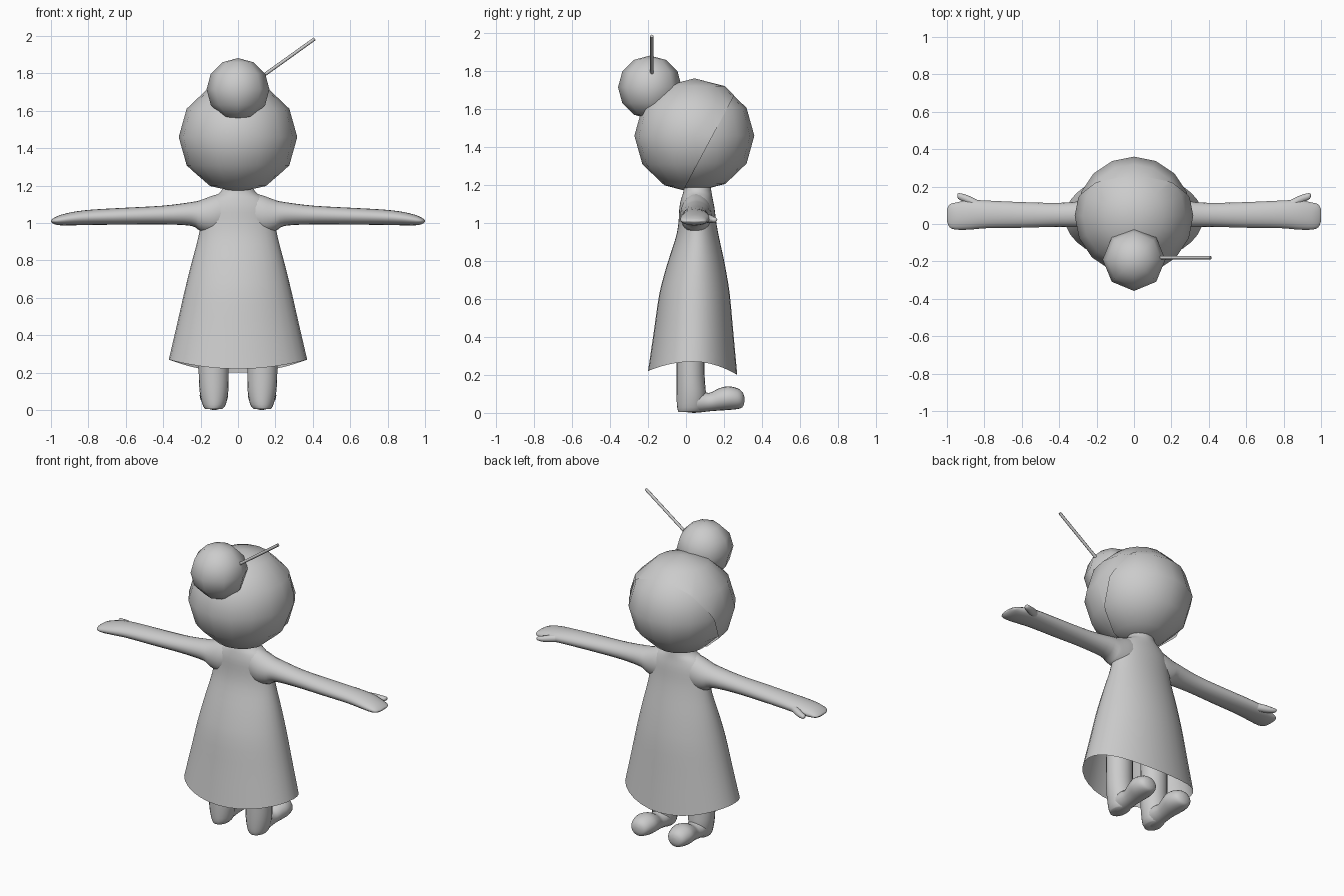
import bpy, bmesh, math
from mathutils import Vector

if "Cube" in bpy.data.objects:
    bpy.data.objects.remove(bpy.data.objects["Cube"])

grey = bpy.data.materials.new("plain_grey")
grey.diffuse_color = (0.6, 0.6, 0.6, 1)
grey.use_nodes = True
grey.node_tree.nodes["Principled BSDF"].inputs["Base Color"].default_value = grey.diffuse_color


def finish(name, bm, angle=60):
    bmesh.ops.recalc_face_normals(bm, faces=bm.faces)
    me = bpy.data.meshes.new(name)
    bm.to_mesh(me)
    bm.free()
    me.materials.append(grey)
    ob = bpy.data.objects.new(name, me)
    bpy.context.collection.objects.link(ob)
    bpy.ops.object.select_all(action='DESELECT')
    ob.select_set(True)
    bpy.context.view_layer.objects.active = ob
    bpy.ops.object.shade_smooth_by_angle(angle=math.radians(angle))
    return ob


def spline(rows, steps):
    """Smoothly fill in sections between the given ones."""
    rows = [Vector(r) for r in rows]
    out = []
    for i in range(len(rows) - 1):
        a, b, c, d = (rows[max(i - 1, 0)], rows[i], rows[i + 1],
                      rows[min(i + 2, len(rows) - 1)])
        for k in range(steps):
            t = k / steps
            out.append(0.5 * (2 * b + (c - a) * t + (2 * a - 5 * b + 4 * c - d) * t * t
                              + (3 * b - a - 3 * c + d) * t ** 3))
    return out + [rows[-1]]


def loft(name, axis, rows, side=1, segs=20, steps=3, caps=(True, True), bend=None):
    """Rows are (position on axis, min u, max u, min v, max v)."""
    bm = bmesh.new()
    rings = []
    for t, u0, u1, v0, v1 in spline(rows, steps):
        ring = []
        for k in range(segs):
            a = math.tau * k / segs
            u = (u0 + u1) / 2 + (u1 - u0) / 2 * math.cos(a)
            v = (v0 + v1) / 2 + (v1 - v0) / 2 * math.sin(a)
            p = {'x': (t, u, v), 'y': (u, t, v), 'z': (u, v, t)}[axis]
            p = Vector(p)
            if bend:
                p = bend(p, a)
            ring.append(bm.verts.new((p.x * side, p.y, p.z)))
        rings.append(ring)
    for r, s in zip(rings, rings[1:]):
        for k in range(segs):
            j = (k + 1) % segs
            bm.faces.new((r[k], r[j], s[j], s[k]))
    if caps[0]:
        bm.faces.new(rings[0])
    if caps[1]:
        bm.faces.new(rings[-1])
    return finish(name, bm)


def ball(name, centre, radii, segs, rings, cut=None):
    bm = bmesh.new()
    bmesh.ops.create_uvsphere(bm, u_segments=segs, v_segments=rings, radius=1)
    for v in bm.verts:
        v.co = Vector(centre) + Vector(c * r for c, r in zip(v.co, radii))
    if cut:
        bmesh.ops.bisect_plane(bm, geom=bm.verts[:] + bm.edges[:] + bm.faces[:],
                               plane_co=cut[0], plane_no=cut[1], clear_outer=True)
    return finish(name, bm)


# Head, hair cap with slanted hairline, and bun
ball("face", (0, 0.055, 1.46), (0.305, 0.305, 0.293), 16, 6)
ball("hair_cap", (0, 0.045, 1.46), (0.317, 0.317, 0.302), 16, 6,
     ((0, 0.14, 1.46), (0, 0.88, -0.47)))
ball("hair_bun", (0, -0.19, 1.715), (0.168, 0.168, 0.167), 8, 6)

# Hair stick
start, end = Vector((0.04, -0.18, 1.72)), Vector((0.41, -0.18, 1.985))
bm = bmesh.new()
bmesh.ops.create_cone(bm, cap_ends=True, segments=8, radius1=0.009, radius2=0.009,
                      depth=(end - start).length)
turn = (end - start).to_track_quat('Z', 'Y')
for v in bm.verts:
    v.co = turn @ v.co + (start + end) / 2
finish("hair_stick", bm)


# Dress: open hem that dips at the front and back
def dip(p, a):
    w = max(0.0, (0.63 - p.z) / 0.36)
    p.z -= w * (0.07 if math.sin(a) > 0 else 0.05) * math.sin(a) ** 2
    return p


loft("dress", 'z', [
    (0.27, -0.37, 0.37, -0.20, 0.27), (0.45, -0.328, 0.328, -0.17, 0.25),
    (0.63, -0.287, 0.287, -0.14, 0.23), (0.78, -0.25, 0.25, -0.10, 0.205),
    (0.92, -0.213, 0.213, -0.055, 0.175), (1.0, -0.20, 0.20, -0.04, 0.16),
    (1.08, -0.19, 0.19, -0.035, 0.15), (1.13, -0.15, 0.15, -0.025, 0.14),
    (1.16, -0.10, 0.10, -0.015, 0.135), (1.19, -0.08, 0.08, -0.01, 0.13)],
    segs=32, caps=(False, True), bend=dip)
loft("neck", 'z', [(1.12, -0.085, 0.085, -0.012, 0.13), (1.25, -0.075, 0.075, -0.01, 0.13)])

for side, tag in ((1, "right"), (-1, "left")):
    # Arm with rounded mitten hand
    loft(tag + "_arm", 'x', [
        (0.06, -0.02, 0.13, 0.95, 1.165), (0.13, -0.03, 0.135, 0.94, 1.148),
        (0.20, -0.025, 0.13, 0.957, 1.123), (0.25, -0.02, 0.125, 0.985, 1.112),
        (0.40, -0.015, 0.113, 0.993, 1.093), (0.60, -0.02, 0.117, 0.992, 1.082),
        (0.78, -0.022, 0.125, 0.99, 1.072), (0.88, -0.03, 0.128, 0.988, 1.06),
        (0.95, -0.03, 0.115, 0.988, 1.043), (0.985, -0.018, 0.105, 0.995, 1.027),
        (1.0, 0.015, 0.08, 1.006, 1.016)], side)
    # Thumb
    loft(tag + "_thumb", 'x', [
        (0.82, 0.07, 0.12, 1.005, 1.05), (0.87, 0.095, 0.145, 1.0, 1.045),
        (0.91, 0.118, 0.16, 1.0, 1.035), (0.938, 0.133, 0.165, 1.005, 1.03),
        (0.945, 0.145, 0.157, 1.013, 1.022)], side, segs=12)
    # Leg
    loft(tag + "_leg", 'z', [
        (0.005, 0.085, 0.175, -0.04, 0.08), (0.03, 0.065, 0.19, -0.047, 0.098),
        (0.10, 0.052, 0.205, -0.05, 0.105), (0.20, 0.05, 0.21, -0.05, 0.098),
        (0.40, 0.05, 0.21, -0.05, 0.098), (0.65, 0.05, 0.20, -0.05, 0.10)], side)
    # Foot
    loft(tag + "_foot", 'y', [
        (-0.03, 0.09, 0.17, 0.01, 0.09), (0.04, 0.065, 0.19, 0.0, 0.12),
        (0.12, 0.07, 0.185, 0.008, 0.105), (0.17, 0.06, 0.195, 0.012, 0.128),
        (0.22, 0.053, 0.205, 0.015, 0.14), (0.27, 0.065, 0.195, 0.02, 0.13),
        (0.297, 0.085, 0.175, 0.03, 0.11), (0.307, 0.115, 0.145, 0.055, 0.085)], side)
